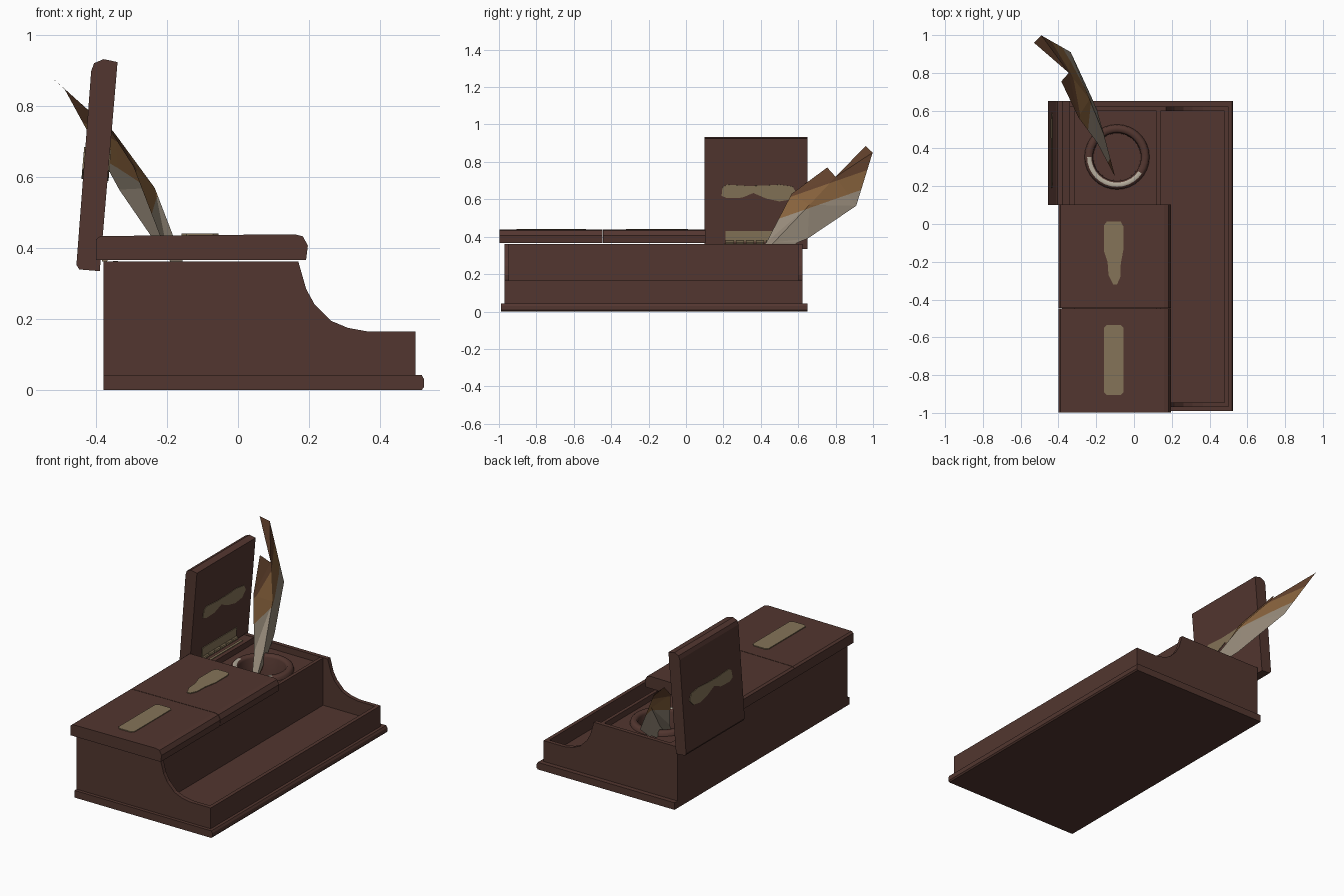
import bpy, bmesh, math
from mathutils import Vector as V

if "Cube" in bpy.data.objects:
    bpy.data.objects.remove(bpy.data.objects["Cube"])


def mat(name, c):
    m = bpy.data.materials.new(name)
    m.diffuse_color = (*c, 1)
    m.use_nodes = True
    m.node_tree.nodes["Principled BSDF"].inputs["Base Color"].default_value = m.diffuse_color
    return m


WOOD = mat("dark_wood", (0.085, 0.037, 0.029))
BRASS = mat("dull_brass", (0.235, 0.175, 0.098))
PALE = mat("pale_grey", (0.46, 0.41, 0.33))
GREY = mat("feather_grey", (0.30, 0.25, 0.19))
TAN = mat("feather_tan", (0.24, 0.12, 0.045))
BROWN = mat("feather_brown", (0.12, 0.052, 0.025))
X, Y, Z = V((1, 0, 0)), V((0, 1, 0)), V((0, 0, 1))


def finish(name, bm, mats, solid=True):
    if solid:
        bmesh.ops.recalc_face_normals(bm, faces=bm.faces)
    me = bpy.data.meshes.new(name)
    bm.to_mesh(me)
    bm.free()
    for m in mats:
        me.materials.append(m)
    ob = bpy.data.objects.new(name, me)
    bpy.context.collection.objects.link(ob)
    return ob


def prism(name, pts, o, a, b, n, m=WOOD):
    """Outline in the plane (a, b) at o, pushed along n."""
    bm = bmesh.new()
    lo = [bm.verts.new(o + a * p + b * q) for p, q in pts]
    hi = [bm.verts.new(v.co + n) for v in lo]
    bm.faces.new(lo)
    bm.faces.new(hi)
    for i in range(len(lo)):
        j = (i + 1) % len(lo)
        bm.faces.new((lo[i], lo[j], hi[j], hi[i]))
    return finish(name, bm, [m])


def box(name, x0, x1, y0, y1, z0, z1, m=WOOD):
    return prism(name, [(x0, y0), (x1, y0), (x1, y1), (x0, y1)],
                 Z * z0, X, Y, Z * (z1 - z0), m)


# plinth with rounded front lip
plinth = [(-.38, 0), (.518, 0), (.525, .008), (.525, .03), (.518, .042), (-.38, .042)]
prism("plinth", plinth, Y * -.99, X, Z, Y * 1.64)

# scrolled end walls
end = [(-.38, .04), (-.38, .362), (.17, .362), (.192, .285), (.215, .243), (.262, .195),
       (.31, .175), (.365, .165), (.5, .165), (.5, .04)]
for name, y in (("front_end_wall", -.97), ("rear_end_wall", .598)):
    prism(name, end, Y * y, X, Z, Y * .024)

# long walls, tray and inner panel
box("back_wall", -.38, -.315, -.95, .6, .04, .36)
box("middle_wall", .12, .14, -.95, .6, .04, .36)
box("tray_rail", .478, .5, -.95, .6, .04, .165)
box("tray_floor", .14, .48, -.95, .6, .04, .08)
box("covered_panel", -.315, .12, -.95, .1, .30, .325)

# well panel with round hole, rim and cup
N = 32
C = V((-.09, .355, 0))
bm = bmesh.new()
inner, outer = [], []
for i in range(N):
    t = 2 * math.pi * i / N
    d = V((math.cos(t), math.sin(t), 0))
    s = d / max(abs(d.x), abs(d.y))
    inner.append(bm.verts.new(C + d * .15 + Z * .325))
    outer.append(bm.verts.new((-.0975 + s.x * .2175, .35 + s.y * .25, .325)))
for i in range(N):
    j = (i + 1) % N
    bm.faces.new((inner[i], outer[i], outer[j], inner[j]))
finish("well_panel", bm, [WOOD], False)

bm = bmesh.new()
prof = [(.172, .325), (.168, .342), (.158, .35), (.136, .35), (.128, .335), (.125, .13)]
rings = [[bm.verts.new(C + V((r * math.cos(2 * math.pi * i / N),
                              r * math.sin(2 * math.pi * i / N), z)))
          for i in range(N)] for r, z in prof]
for k in range(len(prof) - 1):
    for i in range(N):
        j = (i + 1) % N
        f = bm.faces.new((rings[k][i], rings[k][j], rings[k + 1][j], rings[k + 1][i]))
        f.smooth = True
        # worn highlight on part of the rim
        f.material_index = int(k == 2 and 16 <= i <= 28)
bm.faces.new(rings[-1])
finish("ink_well", bm, [WOOD, PALE], False)

# lids: two closed, one open
lid = [(0, 0), (0, .058), (.012, .067), (.56, .072), (.583, .066), (.597, .04), (.592, 0)]
shut = V((-.40, 0, .367))
up, out = V((.085, 0, .996)), V((-.996, 0, .085))
hinge = V((-.39, 0, .335))
prism("front_lid", lid, shut - Y * .998, X, Z, Y * .551)
prism("middle_lid", lid, shut - Y * .444, X, Z, Y * .548)
prism("open_lid", lid, hinge + Y * .10, up, out, Y * .55)

# inlaid plates
plate = [(-.16, -.89), (-.145, -.905), (-.07, -.905), (-.055, -.89), (-.055, -.55),
         (-.07, -.535), (-.145, -.535), (-.16, -.55)]
top = Z * .434
prism("front_lid_plate", plate, top, X, Y, Z * .0075, BRASS)
key = [(-.16, -.01), (-.145, .012), (-.07, .012), (-.055, -.015), (-.055, -.13), (-.07, -.21),
       (-.072, -.28), (-.09, -.32), (-.11, -.32), (-.135, -.27), (-.14, -.2), (-.16, -.14)]
prism("middle_lid_plate", key, top, X, Y, Z * .0075, BRASS)
wave = [(.285, .19), (.272, .22), (.275, .30), (.30, .36), (.27, .43), (.255, .50), (.265, .56),
        (.30, .59), (.335, .57), (.345, .50), (.34, .42), (.338, .33), (.345, .22), (.33, .195)]
prism("open_lid_inner_plate", wave, hinge - out * .003, up, Y, out * .005, BRASS)
prism("open_lid_outer_plate", wave, hinge + out * .066, up, Y, out * .0075, BRASS)

# hinge leaves and pin
box("hinge_leaf", -.352, -.338, .2, .53, .358, .364, BRASS)
prism("hinge_upper_leaf", [(.04, .21), (.095, .21), (.095, .53), (.04, .53)],
      hinge - out * .004, up, Y, out * .006, BRASS)
for i in range(6):
    y = .212 + i * .054
    prism("hinge_knuckle_%d" % (i + 1),
          [(.01 * math.cos(k * math.pi / 4), .01 * math.sin(k * math.pi / 4)) for k in range(8)],
          V((-.376, y, .37)), X, Z, Y * .044, BRASS)

# quill: folded vane on a spine, coloured in bands by height
bm = bmesh.new()
P = {k: bm.verts.new(c) for k, c in {
    "nib": (-.10, .25, .16), "l0": (-.195, .43, .37), "s0": (-.158, .47, .37),
    "r0": (-.195, .60, .37), "l1": (-.295, .565, .63), "s1": (-.235, .66, .57),
    "r1": (-.215, .65, .39), "l2": (-.385, .755, .77), "s2": (-.345, .80, .72),
    "r2": (-.335, .91, .565), "tl": (-.53, .96, .885), "tr": (-.49, .998, .85)}.items()}
for f in ("nib l0 s0", "nib s0 r0", "l0 l1 s1", "l0 s1 s0", "s0 s1 r1", "s0 r1 r0",
          "l1 l2 s2", "l1 s2 s1", "s1 s2 r2", "s1 r2 r1", "s2 tl tr", "s2 tr r2"):
    bm.faces.new([P[k] for k in f.split()])
bmesh.ops.recalc_face_normals(bm, faces=bm.faces)
slope = V((0, -.35, 1))
cuts = (.36, .55, .645)
for c in cuts:
    bmesh.ops.bisect_plane(bm, geom=bm.verts[:] + bm.edges[:] + bm.faces[:], dist=1e-5,
                           plane_co=V((0, .65, c)), plane_no=slope.normalized())
for f in bm.faces:
    h = slope.dot(f.calc_center_median() - Y * .65)
    f.material_index = sum(h > c for c in cuts)
finish("quill", bm, [BROWN, GREY, TAN, BROWN], False)
